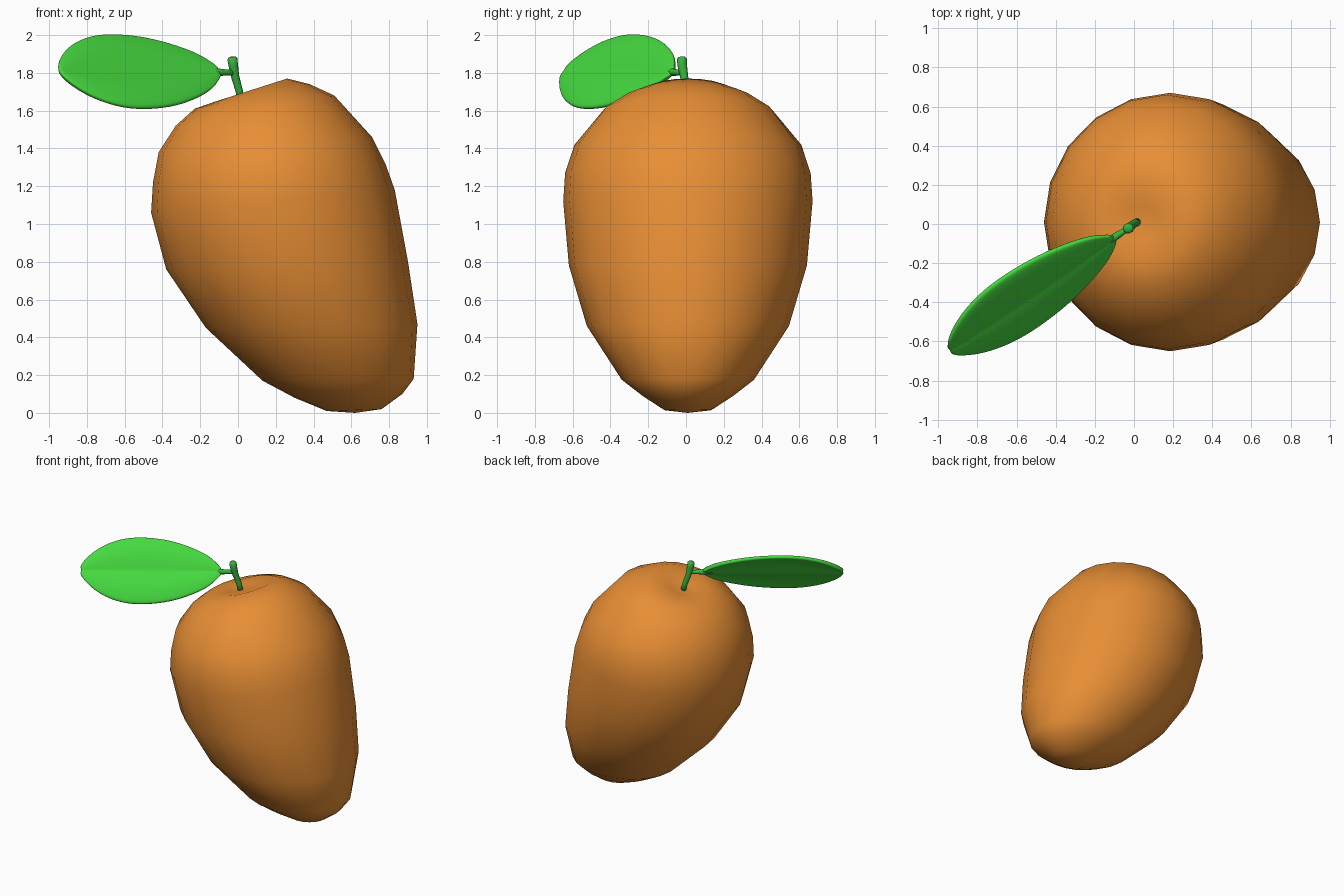
import bpy, math
from mathutils import Vector

if "Cube" in bpy.data.objects:
    bpy.data.objects.remove(bpy.data.objects["Cube"])


def material(name, rgb):
    m = bpy.data.materials.new(name)
    m.diffuse_color = (*rgb, 1)
    m.use_nodes = True
    m.node_tree.nodes["Principled BSDF"].inputs["Base Color"].default_value = m.diffuse_color
    return m


def make(name, verts, faces, mat):
    me = bpy.data.meshes.new(name)
    me.from_pydata([tuple(v) for v in verts], [], faces)
    me.materials.append(mat)
    me.shade_smooth()
    ob = bpy.data.objects.new(name, me)
    bpy.context.collection.objects.link(ob)
    return ob


def loft(name, rings, start, end, mat):
    """Skin a list of equal rings and close both ends with a fan."""
    n = len(rings[0])
    verts = [v for r in rings for v in r] + [start, end]
    a, b = len(verts) - 2, len(verts) - 1
    last = (len(rings) - 1) * n
    faces = []
    for k in range(len(rings) - 1):
        for i in range(n):
            j = (i + 1) % n
            faces.append((k * n + i, k * n + j, (k + 1) * n + j, (k + 1) * n + i))
    for i in range(n):
        j = (i + 1) % n
        faces += [(a, j, i), (b, last + i, last + j)]
    return make(name, verts, faces, mat)


def tube(name, path, radii, mat, n=12):
    pts = [Vector(p) for p in path]
    rings = []
    for k, p in enumerate(pts):
        d = (pts[min(k + 1, len(pts) - 1)] - pts[max(k - 1, 0)]).normalized()
        u = d.cross(Vector((0.3, 1, 0.1))).normalized()
        w = d.cross(u)
        rings.append([p + radii[k] * (math.cos(t) * u + math.sin(t) * w)
                      for t in (2 * math.pi * i / n for i in range(n))])
    return loft(name, rings, pts[0], pts[-1], mat)


orange = material("fruit_skin", (0.80, 0.27, 0.035))
green = material("leaf_green", (0.06, 0.70, 0.05))
dark_green = material("stem_green", (0.04, 0.45, 0.05))

# Fruit: tilted oval rings given as left x, z, right x, z, half depth
sections = [
    (0.47, 0.01, 0.76, 0.02, 0.125),
    (0.30, 0.08, 0.87, 0.10, 0.24),
    (0.13, 0.17, 0.93, 0.18, 0.35),
    (-0.17, 0.45, 0.95, 0.47, 0.535),
    (-0.38, 0.76, 0.90, 0.80, 0.63),
    (-0.46, 1.06, 0.83, 1.18, 0.66),
    (-0.45, 1.22, 0.78, 1.32, 0.65),
    (-0.42, 1.38, 0.71, 1.46, 0.60),
    (-0.33, 1.52, 0.51, 1.68, 0.45),
    (-0.23, 1.61, 0.38, 1.74, 0.33),
    (-0.13, 1.645, 0.26, 1.77, 0.22),
    (-0.06, 1.65, 0.12, 1.70, 0.09),
]
N = 20
rings = []
for lx, lz, rx, rz, hy in sections:
    c = Vector(((lx + rx) / 2, 0.01, (lz + rz) / 2))
    u = Vector(((rx - lx) / 2, 0, (rz - lz) / 2))
    rings.append([c + u * math.cos(t) + Vector((0, hy * math.sin(t), 0))
                  for t in (2 * math.pi * i / N for i in range(N))])
loft("fruit_body", rings, Vector((0.62, 0.01, 0.0)), Vector((0.02, 0.01, 1.66)), orange)

# Stem and leaf stalk
tube("stem", [(0.02, 0.01, 1.64), (0.005, 0.005, 1.71), (-0.015, -0.01, 1.78),
              (-0.025, -0.02, 1.84), (-0.03, -0.022, 1.875), (-0.031, -0.023, 1.885)],
     [0.02, 0.02, 0.022, 0.026, 0.027, 0.018], dark_green)
tube("leaf_stalk", [(-0.015, -0.01, 1.80), (-0.06, -0.042, 1.802), (-0.10, -0.068, 1.803),
                    (-0.16, -0.105, 1.803)],
     [0.016, 0.016, 0.02, 0.014], dark_green)

# Leaf: tilted blade, half widths along its length, slightly creased midrib
base, tip = Vector((-0.10, -0.068, 1.803)), Vector((-0.945, -0.64, 1.805))
along = tip - base
side = Vector((-0.348, 0.513, 0.785)).normalized()
normal = side.cross(along).normalized()
if normal.z < 0:
    normal = -normal
profile = [(0, 0.02), (0.04, 0.065), (0.1, 0.125), (0.25, 0.195), (0.4, 0.238), (0.57, 0.254),
           (0.7, 0.242), (0.81, 0.203), (0.89, 0.155), (0.95, 0.10), (0.985, 0.055), (1, 0.02)]
cols = [-1, -0.85, -0.5, -0.12, 0, 0.12, 0.5, 0.85, 1]
M = len(cols)
verts, faces = [], []
for t, w in profile:
    for s in cols:
        bulge = 0.09 * w * math.sin(math.pi * abs(s))
        verts.append(base + along * t + side * (w * s) + normal * bulge)
for k in range(len(profile) - 1):
    for i in range(M - 1):
        faces.append((k * M + i, k * M + i + 1, (k + 1) * M + i + 1, (k + 1) * M + i))
leaf = make("leaf", verts, faces, green)
solid = leaf.modifiers.new("thickness", 'SOLIDIFY')
solid.thickness = 0.03
solid.offset = 0
sub = leaf.modifiers.new("smooth", 'SUBSURF')
sub.levels = sub.render_levels = 2
